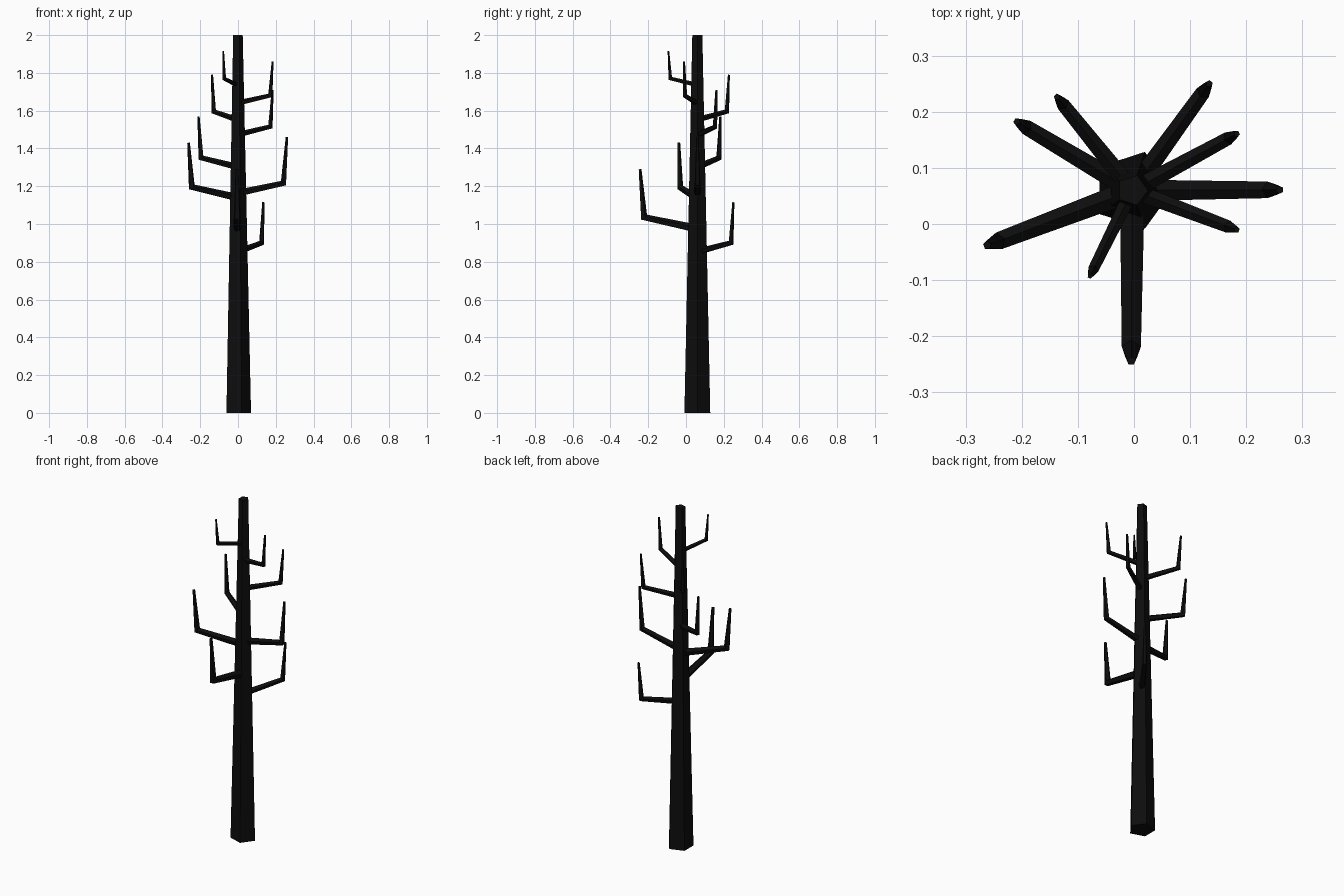
import bpy, bmesh, math
from mathutils import Vector

cube = bpy.data.objects.get("Cube")
if cube:
    bpy.data.objects.remove(cube, do_unlink=True)

bark = bpy.data.materials.new("charred_bark")
bark.use_nodes = True
colour = (0.004, 0.004, 0.004, 1)
bark.diffuse_color = colour
bark.node_tree.nodes["Principled BSDF"].inputs["Base Color"].default_value = colour

UP = Vector((0, 0, 1))
AXIS = Vector((-0.003, 0.06, 0))
SIDES = 5


def limb(name, path, radii, side):
    """Tapered five-sided tube with mitred bends along a planar path."""
    bm = bmesh.new()
    steps = [(b - a).normalized() for a, b in zip(path, path[1:])]
    rings = []
    for i, (centre, radius) in enumerate(zip(path, radii)):
        before, after = steps[max(i - 1, 0)], steps[min(i, len(steps) - 1)]
        tangent = (before + after).normalized()
        across = tangent.cross(side) / tangent.dot(after)
        ring = []
        for k in range(SIDES):
            a = math.tau * k / SIDES
            ring.append(bm.verts.new(centre + radius * (across * math.cos(a) + side * math.sin(a))))
        rings.append(ring)
    for low, high in zip(rings, rings[1:]):
        for k in range(SIDES):
            n = (k + 1) % SIDES
            bm.faces.new((low[k], low[n], high[n], high[k]))
    bm.faces.new(rings[0])
    bm.faces.new(rings[-1])
    bmesh.ops.recalc_face_normals(bm, faces=bm.faces)
    mesh = bpy.data.meshes.new(name)
    bm.to_mesh(mesh)
    bm.free()
    mesh.materials.append(bark)
    obj = bpy.data.objects.new(name, mesh)
    bpy.context.collection.objects.link(obj)


# Trunk
limb("trunk", [AXIS, AXIS + UP * 2], [0.072, 0.028], Vector((0, -1, 0)))

# Branches: outermost x and y, elbow height, tip height
branches = [
    (0.137, 0.254, 0.90, 1.115),
    (-0.005, -0.25, 1.035, 1.29),
    (-0.267, -0.04, 1.195, 1.43),
    (0.265, 0.061, 1.215, 1.46),
    (-0.213, 0.185, 1.35, 1.57),
    (0.187, 0.163, 1.515, 1.71),
    (-0.14, 0.23, 1.595, 1.79),
    (0.187, -0.012, 1.68, 1.86),
    (-0.08, -0.096, 1.77, 1.915),
]
for number, (x, y, elbow, tip) in enumerate(branches, 1):
    reach = Vector((x, y, 0)) - AXIS
    size = reach.length
    path = [
        AXIS + UP * (elbow - 0.2 * size),
        AXIS + reach * 0.915 + UP * elbow,
        AXIS + reach * 0.98 + UP * tip,
    ]
    limb(f"branch_{number}", path, [size * 0.075, size * 0.058, size * 0.026],
         UP.cross(reach).normalized())
